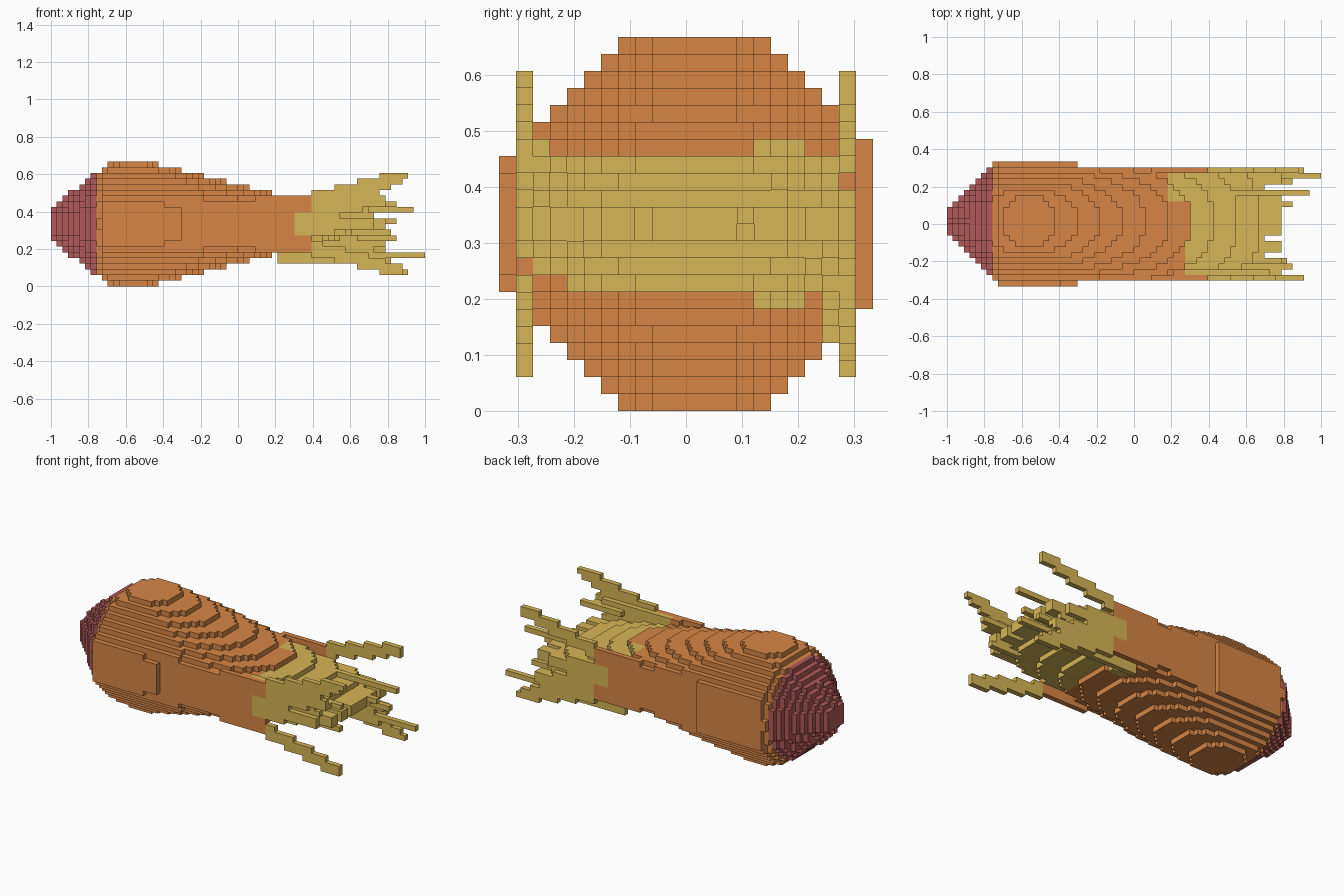
import bpy
import bmesh
from mathutils import Vector

cube = bpy.data.objects.get("Cube")
if cube:
    bpy.data.objects.remove(cube, do_unlink=True)

LENGTH, WIDTH = 66, 22          # block counts along x, and along y and z
SIZE = 2 / LENGTH


def make_material(name, colour):
    mat = bpy.data.materials.new(name)
    mat.use_nodes = True
    mat.diffuse_color = (*colour, 1)
    mat.node_tree.nodes["Principled BSDF"].inputs["Base Color"].default_value = (*colour, 1)
    return mat


def ellipse(a, b, wide, high):
    return (a / wide) ** 2 + (b / high) ** 2 <= 1


def nose_part(i, a, b):
    radius = 2.6 + 0.97 * i
    return i < 8 and ellipse(a, b, radius, radius)


def hull_part(i, a, b):
    """Round at the front, pinched to a flat wedge at the back."""
    if not 8 <= i < 59:
        return False
    if i == 8:
        return ellipse(a, b, 10.1, 9.45)
    high = min(11.4, 10.45 + (i - 9) * 0.25, 10.5 - (i - 18.8) / 4)
    inside = -11 < a < 10 or i < 23
    ragged = i < 56 or abs(a) < 3 or a % 3
    return (inside and ragged and abs(a) + abs(b) <= 14.5
            and ellipse(a, b, 11.7, max(high, 0.6)))


# Ends of the frayed rows on the side fins, from the middle outward
FRAY = [57, 59, 58, 61, 59, 58, 60, 62, 63]


def fin_part(i, a, b):
    """Thin flared side fins: one broad half and one narrow prong each."""
    if i < 10 or a not in (-10, -9, 8, 9):
        return False
    v = b if a < 0 else -b
    if a in (-9, 8):
        return 0 < v < (5 if a < 0 else 7) and 40 <= i < FRAY[int(v)] - 2
    if i < 46:
        return abs(v) < min(5, 3 + max(0, i - 30) / 3.5)
    reach = min(9, 6 + (i - 46) // 4)
    if v > 0:
        return 0.5 + (i - 46) * 0.25 <= v < reach and i < FRAY[int(v)]
    return -reach < v < -3 - (i - 46) * 0.27 and i < 62


# Loose streamers: start, end, side offset, height offset
STREAMERS = [(52, 66, 8, -5.5), (50, 64, 5, 2.5), (54, 61, 3, 0.5),
             (52, 61, -8, 3.5), (54, 61, 7, -2.5), (54, 60, -7, -1.5)]


def streamer_part(i, a, b):
    return any(s <= i < e and a == y and b == z for s, e, y, z in STREAMERS)


def tail_start(a, b):
    if a in (-10, 9):
        return 46 if abs(b) > 2 else 43
    if abs(a) < 4:
        return 43
    return 39 if a > 0 else 42


# Sort every filled block into its part
cells = {}
for i in range(LENGTH):
    for j in range(WIDTH):
        for k in range(WIDTH):
            a, b = j - 11, k - 10.5
            if nose_part(i, a, b):
                cells[i, j, k] = "nose"
            elif hull_part(i, a, b):
                cells[i, j, k] = "body" if i < tail_start(a, b) else "tail"
            elif fin_part(i, a, b):
                cells[i, j, k] = "side_fins" if i < tail_start(a, b) else "tail_prongs"
            elif streamer_part(i, a, b):
                cells[i, j, k] = "tail_streamers"


def build_part(name, mat):
    """Make the outside faces of all blocks in one part."""
    bm = bmesh.new()
    verts = {}
    for cell, part in cells.items():
        if part != name:
            continue
        for axis in range(3):
            for side in (0, 1):
                near = list(cell)
                near[axis] += 2 * side - 1
                if tuple(near) in cells:
                    continue
                u, w = (axis + 1) % 3, (axis + 2) % 3
                ring = []
                for du, dw in ((0, 0), (1, 0), (1, 1), (0, 1)):
                    p = list(cell)
                    p[axis] += side
                    p[u] += du
                    p[w] += dw
                    p = tuple(p)
                    if p not in verts:
                        verts[p] = bm.verts.new((Vector(p) - Vector((33, 11, 0))) * SIZE)
                    ring.append(verts[p])
                bm.faces.new(ring if side else ring[::-1])
    mesh = bpy.data.meshes.new(name)
    bm.to_mesh(mesh)
    bm.free()
    mesh.materials.append(mat)
    bpy.context.collection.objects.link(bpy.data.objects.new(name, mesh))


red = make_material("dull red", (0.44, 0.1, 0.1))
orange = make_material("burnt orange", (0.67, 0.24, 0.06))
yellow = make_material("mustard yellow", (0.67, 0.465, 0.092))

for part, colour in (("nose", red), ("body", orange), ("side_fins", orange),
                     ("tail", yellow), ("tail_prongs", yellow), ("tail_streamers", yellow)):
    build_part(part, colour)
